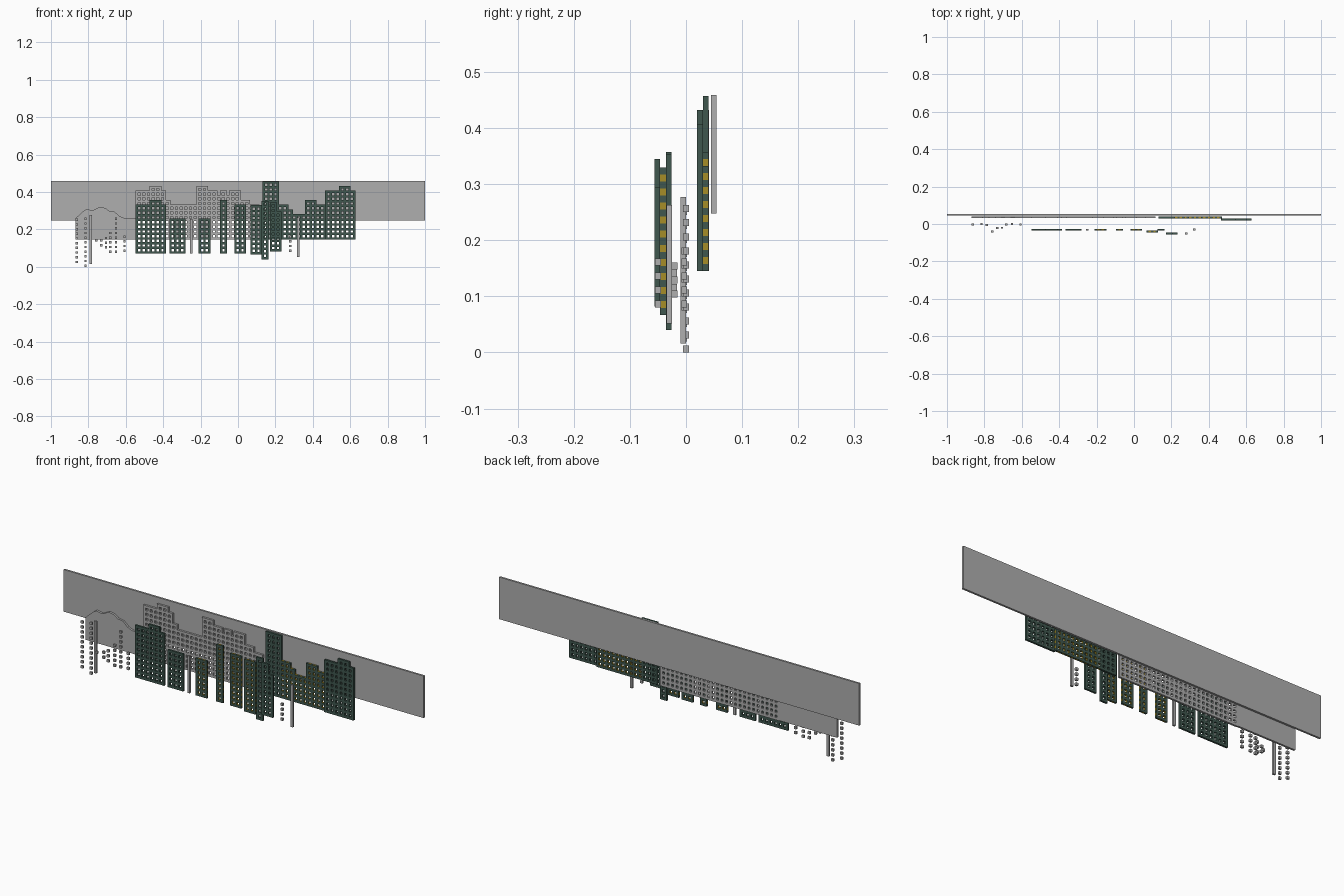
import bpy, bmesh

if "Cube" in bpy.data.objects:
    bpy.data.objects.remove(bpy.data.objects["Cube"])

P = 0.0125   # lattice pitch: one wall strip or one window
T = 0.010    # sheet thickness


def material(name, rgb):
    m = bpy.data.materials.new(name)
    m.diffuse_color = (*rgb, 1)
    m.use_nodes = True
    m.node_tree.nodes["Principled BSDF"].inputs["Base Color"].default_value = m.diffuse_color
    return m


GREY = material("light_grey", (0.43, 0.43, 0.43))
GREEN = material("dark_green", (0.05, 0.095, 0.077))
GOLD = material("window_gold", (0.38, 0.27, 0.02))


def finish(bm, name, mats):
    bmesh.ops.remove_doubles(bm, verts=bm.verts, dist=1e-5)
    bmesh.ops.recalc_face_normals(bm, faces=bm.faces)
    me = bpy.data.meshes.new(name)
    bm.to_mesh(me)
    bm.free()
    for m in mats:
        me.materials.append(m)
    ob = bpy.data.objects.new(name, me)
    bpy.context.collection.objects.link(ob)
    return ob


def box(name, x0, x1, y, z0, z1, mat):
    bm = bmesh.new()
    add_box(bm, x0, x1, y - T / 2, y + T / 2, z0, z1)
    return finish(bm, name, [mat])


def add_box(bm, x0, x1, y0, y1, z0, z1):
    geo = bmesh.ops.create_cube(bm, size=1)["verts"]
    for v in geo:
        v.co.x = x1 if v.co.x > 0 else x0
        v.co.y = y1 if v.co.y > 0 else y0
        v.co.z = z1 if v.co.z > 0 else z0


def facade(name, x0, y, z0, rows, mat, lit=False):
    """Pierced skyline sheet; rows = number of windows in each column."""
    n = len(rows)
    cells = set()
    for i in range(2 * n + 1):
        near = [rows[c] for c in {(i - 1) // 2, i // 2} if 0 <= c < n]
        for j in range(2 * max(near) + 1):
            if not (i % 2 and j % 2):
                cells.add((i, j))
    bm = bmesh.new()
    ya, yb = y - T / 2, y + T / 2

    def quad(pts, index=0):
        f = bm.faces.new([bm.verts.new(p) for p in pts])
        f.material_index = index

    for i, j in cells:
        a, b = x0 + i * P, x0 + (i + 1) * P
        c, d = z0 + j * P, z0 + (j + 1) * P
        for yy in (ya, yb):
            quad([(a, yy, c), (b, yy, c), (b, yy, d), (a, yy, d)])
        sides = {(-1, 0): ((a, c), (a, d)), (1, 0): ((b, c), (b, d)),
                 (0, -1): ((a, c), (b, c)), (0, 1): ((a, d), (b, d))}
        for (di, dj), (p, q) in sides.items():
            k = (i + di, j + dj)
            if k in cells:
                continue
            # window reveals are gold in lit buildings
            hole = k[0] % 2 == 1 and k[1] % 2 == 1
            quad([(p[0], ya, p[1]), (p[0], yb, p[1]),
                  (q[0], yb, q[1]), (q[0], ya, q[1])], 1 if lit and hole else 0)
    finish(bm, name, [mat, GOLD])


def bead_string(name, x, y, z0, z1):
    bm = bmesh.new()
    z = z0
    while z < z1 - P / 2:
        add_box(bm, x - P / 2, x + P / 2, y - T / 2, y + T / 2, z, z + P)
        z += 2 * P
    finish(bm, name, [GREY])


# sky panel
box("sky_panel", -1, 1, 0.0495, 0.248, 0.459, GREY)

# hill silhouette
bm = bmesh.new()
outline = [(-0.868, 0.147), (-0.868, 0.26), (-0.83, 0.295), (-0.81, 0.308),
           (-0.775, 0.302), (-0.74, 0.32), (-0.71, 0.315), (-0.69, 0.30),
           (-0.66, 0.295), (-0.635, 0.272), (-0.61, 0.262), (-0.545, 0.258),
           (-0.545, 0.147)]
face = bm.faces.new([bm.verts.new((x, 0.031, z)) for x, z in outline])
ext = bmesh.ops.extrude_face_region(bm, geom=[face])["geom"]
bmesh.ops.translate(bm, vec=(0, T, 0),
                    verts=[v for v in ext if isinstance(v, bmesh.types.BMVert)])
finish(bm, "hill", [GREY])

# rear skyline
facade("rear_grey_skyline", -0.5475, 0.036, 0.145,
       [10] * 3 + [11] * 2 + [10, 8] + [7] * 6 + [11, 11, 10, 10, 9, 10, 9,
       10, 10, 8, 8, 7, 7], GREY)
facade("rear_tower", 0.132, 0.035, 0.145, [12] * 3, GREEN)
facade("rear_green_skyline", 0.207, 0.035, 0.145,
       [7, 7, 6, 5, 5, 5, 8, 8, 7, 7], GREEN, lit=True)
facade("rear_right_block", 0.465, 0.025, 0.145, [10, 10, 10, 11, 11, 10], GREEN)

# front row of buildings: name, left x, y, base, windows per column, lit
for name, x, y, z, rows, lit in [
        ("wide_block", -0.5475, -0.031, 0.07, [10, 10, 10, 11, 11, 10], False),
        ("low_block", -0.367, -0.031, 0.07, [7] * 3, False),
        ("low_lit_block", -0.21, -0.031, 0.07, [7] * 2, True),
        ("slim_lit_tower", -0.096, -0.031, 0.07, [11], True),
        ("lit_tower", -0.02, -0.031, 0.07, [10] * 2, True),
        ("stepped_lit_tower", 0.066, -0.041, 0.067, [10] * 2, True),
        ("slim_tower", 0.126, -0.031, 0.04, [12], False),
        ("front_tower", 0.17, -0.051, 0.082, [10, 8], False)]:
    facade(name, x, y, z, rows, GREEN, lit)

# slim grey masts
for k, (x, y, z0, z1) in enumerate([
        (-0.25, -0.031, 0.07, 0.257), (0.323, -0.030, 0.052, 0.263),
        (-0.787, -0.005, 0.016, 0.277)]):
    box(f"mast_{k}", x - P / 2, x + P / 2, y, z0, z1, GREY)

# strings of loose window blocks
for k, (x, y, z0, z1) in enumerate([
        (-0.862, -0.003, 0.02, 0.26), (-0.815, 0.0, 0.0, 0.263),
        (-0.757, -0.040, 0.135, 0.15), (-0.731, -0.021, 0.11, 0.147),
        (-0.706, -0.020, 0.098, 0.16), (-0.683, -0.003, 0.075, 0.185),
        (-0.652, 0.0, 0.075, 0.275), (-0.607, -0.003, 0.08, 0.18),
        (0.28, -0.050, 0.08, 0.175)]):
    bead_string(f"block_string_{k}", x, y, z0, z1)
